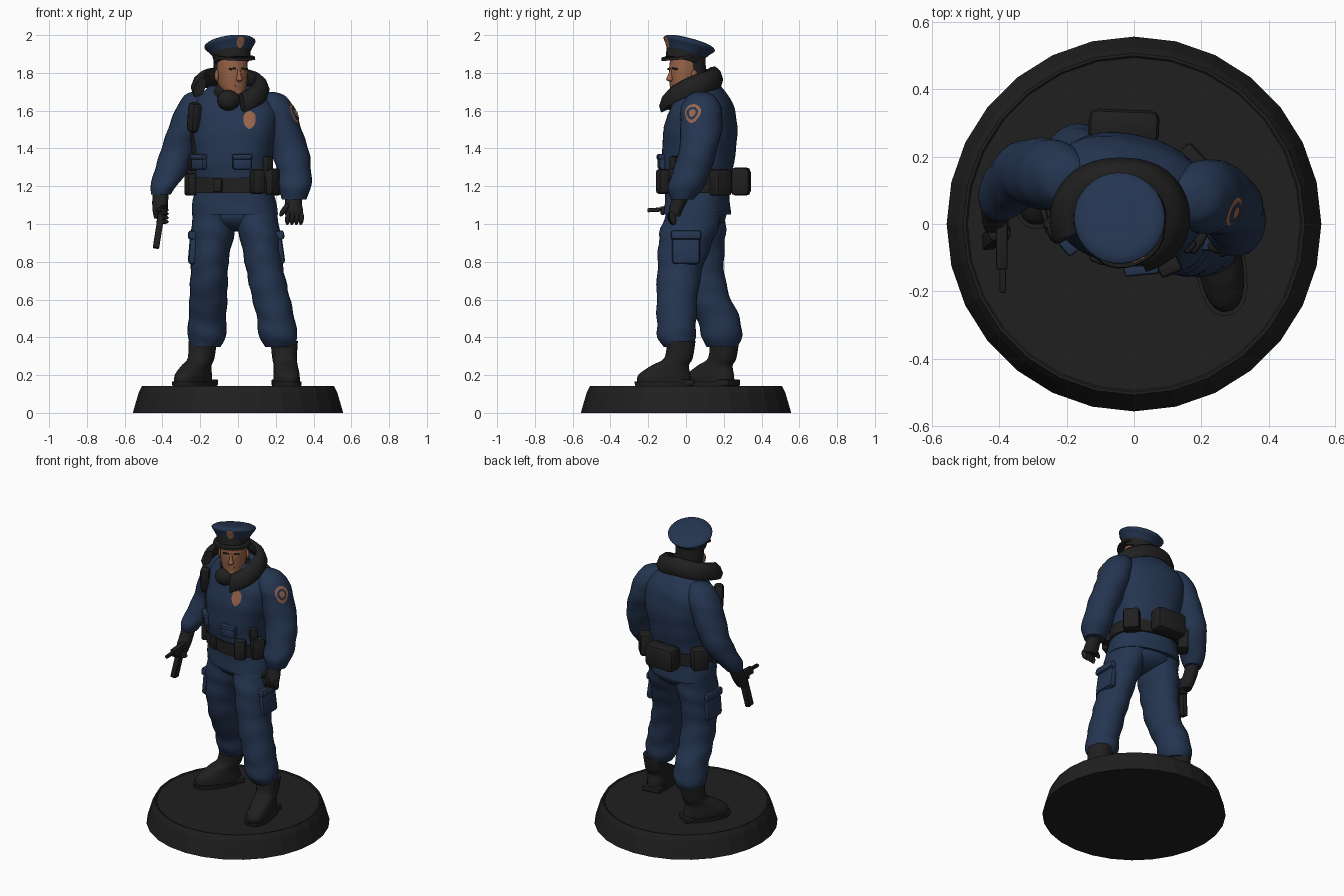
import bpy, bmesh
from math import sin, cos, pi, radians
from mathutils import Matrix, Vector

if "Cube" in bpy.data.objects:
    bpy.data.objects.remove(bpy.data.objects["Cube"])


def material(name, rgb):
    m = bpy.data.materials.new(name)
    m.use_nodes = True
    m.diffuse_color = (*rgb, 1)
    bsdf = m.node_tree.nodes["Principled BSDF"]
    bsdf.inputs["Base Color"].default_value = (*rgb, 1)
    bsdf.inputs["Roughness"].default_value = 0.8
    return m


BLUE = material("navy cloth", (0.018, 0.036, 0.082))
BLACK = material("black leather", (0.014, 0.014, 0.014))
SKIN = material("skin", (0.3, 0.12, 0.06))
COPPER = material("copper badge", (0.32, 0.13, 0.07))


def finish(name, bm, mat, angle=40):
    bmesh.ops.recalc_face_normals(bm, faces=bm.faces)
    me = bpy.data.meshes.new(name)
    bm.to_mesh(me)
    bm.free()
    me.materials.append(mat)
    me.polygons.foreach_set("use_smooth", [angle > 0] * len(me.polygons))
    if angle:
        me.set_sharp_from_angle(angle=radians(angle))
    ob = bpy.data.objects.new(name, me)
    bpy.context.scene.collection.objects.link(ob)
    return ob


def spline(rows, steps):
    # Catmull-Rom interpolation through rows of numbers
    out = []
    for i in range(len(rows) - 1):
        a, b, c, d = (rows[max(0, min(len(rows) - 1, i + k))] for k in (-1, 0, 1, 2))
        for s in range(steps):
            t = s / steps
            out.append([q + 0.5 * t * (r - p + t * (2 * p - 5 * q + 4 * r - e + t * (3 * (q - r) + e - p)))
                        for p, q, r, e in zip(a, b, c, d)])
    return out + [list(rows[-1])]


def loft(name, rows, mat, m=Matrix(), yaw=0, sides=24, steps=5, power=2, folds=0, angle=50):
    # rows: centre x, y, z, half width, half depth
    bm, rings = bmesh.new(), []
    rot = Matrix.Rotation(radians(yaw), 3, "Z")
    for x, y, z, rx, ry in spline(rows, steps):
        ring = []
        for k in range(sides):
            a = 2 * pi * k / sides
            c, s = cos(a), sin(a)
            f = (abs(c) ** power + abs(s) ** power) ** (-1 / power)
            f *= 1 + folds * sin(z * 48 + 1.3 * sin(a * 2 + z * 9))
            ring.append(bm.verts.new(m @ (Vector((x, y, z)) + rot @ Vector((c * f * rx, s * f * ry, 0)))))
        rings.append(ring)
    for p, q in zip(rings, rings[1:]):
        for k in range(sides):
            j = (k + 1) % sides
            bm.faces.new((p[k], p[j], q[j], q[k]))
    bm.faces.new(rings[0])
    bm.faces.new(rings[-1])
    return finish(name, bm, mat, angle)


def place(loc, rz=0, rx=0, ry=0):
    return (Matrix.Translation(loc) @ Matrix.Rotation(radians(rz), 4, "Z")
            @ Matrix.Rotation(radians(ry), 4, "Y") @ Matrix.Rotation(radians(rx), 4, "X"))


def box(name, m, size, mat, bevel=0.012):
    bm = bmesh.new()
    bmesh.ops.create_cube(bm, size=1, matrix=m @ Matrix.Diagonal((*size, 1)))
    bmesh.ops.bevel(bm, geom=bm.edges[:], offset=bevel, segments=2, profile=0.5, affect="EDGES")
    return finish(name, bm, mat)


def ball(name, m, size, mat):
    bm = bmesh.new()
    bmesh.ops.create_uvsphere(bm, u_segments=18, v_segments=12, radius=1, matrix=m @ Matrix.Diagonal((*size, 1)))
    return finish(name, bm, mat, 80)


def plate(name, loc, normal, w, h, inner, target, mat):
    # thin shield outline wrapped onto a surface
    bm = bmesh.new()
    m = Matrix.Translation(loc) @ Vector(normal).to_track_quat("Z", "Y").to_matrix().to_4x4()
    rings = []
    for t in (inner, (inner + 1) / 2, 1):
        ring = []
        for k in range(20):
            a = 2 * pi * k / 20
            narrow = 1 + 0.18 * sin(a)
            ring.append(bm.verts.new(m @ Vector((w * t * cos(a) * narrow, h * t * sin(a), 0))))
        rings.append(ring)
    for p, q in zip(rings, rings[1:]):
        for k in range(20):
            bm.faces.new((p[k - 1], p[k], q[k], q[k - 1]))
    if inner < 0.2:
        bm.faces.new(rings[0])
    ob = finish(name, bm, mat, 80)
    wrap = ob.modifiers.new("wrap", "SHRINKWRAP")
    wrap.target, wrap.offset, wrap.wrap_mode = target, 0.004, "ABOVE_SURFACE"


# Round base
loft("base", [(0, 0, 0, .557, .557), (0, 0, .11, .525, .525), (0, 0, .143, .508, .508),
              (0, 0, .143, .5, .5), (0, 0, .138, .495, .495)], BLACK, sides=28, steps=1, angle=0)

# Trousers
left_leg = loft("left_trouser_leg", [(.085, .05, 1.07, .12, .15), (.115, .01, .95, .11, .15),
    (.135, -.025, .8, .1, .125), (.165, -.045, .65, .1, .11), (.2, -.05, .5, .1, .105),
    (.213, -.05, .4, .1, .1), (.222, -.04, .35, .08, .08)], BLUE, folds=.03)
loft("right_trouser_leg", [(-.12, .07, 1.07, .12, .14), (-.135, .07, .95, .115, .14),
    (-.15, .07, .8, .1, .13), (-.155, .1, .65, .1, .12), (-.162, .17, .5, .1, .115),
    (-.165, .19, .4, .1, .105), (-.17, .19, .35, .08, .085)], BLUE, folds=.03)
ball("trouser_seat", place((-.015, .065, 1.05), -8), (.2, .15, .09), BLUE)
for side, x, y, tilt in (("left", .215, 0, -8), ("right", -.235, .06, 5)):
    box(side + "_cargo_pocket", place((x, y, .87), 0, 0, tilt), (.05, .15, .17), BLUE, .02)
    box(side + "_cargo_flap", place((x, y, .94), 0, 0, tilt), (.06, .16, .05), BLUE, .015)

# Boots
for side, loc, yaw in (("left", (.245, -.03, 0), 8), ("right", (-.19, .2, 0), -33)):
    m = place(loc, yaw)
    loft(side + "_boot", [(0, -.085, .15, .066, .145), (0, -.085, .2, .066, .14), (0, -.055, .25, .062, .1),
         (0, -.01, .29, .064, .075), (0, .005, .38, .072, .075)], BLACK, m, power=2.4)
    loft(side + "_sole", [(0, -.09, .142, .073, .15), (0, -.09, .165, .075, .155)], BLACK, m, steps=1, power=2.5)
    box(side + "_heel", m @ place((0, .025, .16)), (.12, .085, .035), BLACK, .008)

# Jacket
TURN = -13
torso = loft("jacket_body", [(-.015, .06, 1.05, .228, .17), (-.02, .06, 1.12, .22, .165),
    (-.022, .06, 1.2, .205, .165), (-.025, .065, 1.33, .205, .185), (-.02, .075, 1.47, .23, .19),
    (-.02, .085, 1.58, .24, .17), (-.025, .09, 1.66, .2, .14), (-.03, .08, 1.73, .12, .1)],
    BLUE, yaw=TURN, sides=36, power=2.4, folds=.008)
loft("belt", [(-.022, .06, 1.165, .22, .177), (-.022, .06, 1.245, .217, .177)], BLACK,
     yaw=TURN, sides=36, steps=1, power=2.4)

right_sleeve = loft("right_sleeve", [(-.19, .14, 1.705, .03, .03), (-.21, .14, 1.68, .075, .075),
    (-.238, .145, 1.6, .095, .105), (-.275, .15, 1.5, .097, .105), (-.32, .155, 1.38, .092, .095),
    (-.355, .125, 1.28, .088, .09), (-.395, .085, 1.2, .068, .075), (-.408, .07, 1.155, .052, .055)],
    BLUE, folds=.02)
left_sleeve = loft("left_sleeve", [(.16, .08, 1.7, .03, .03), (.18, .08, 1.675, .075, .075),
    (.21, .08, 1.6, .095, .11), (.24, .08, 1.5, .097, .11), (.277, .06, 1.38, .1, .1),
    (.297, .03, 1.28, .09, .1), (.3, 0, 1.2, .088, .095), (.297, -.02, 1.13, .065, .062)],
    BLUE, folds=.02)


# Gear spread around the jacket
def gear(name, angle, z, size, mat, out=0, lean=0, bevel=.015):
    a, turn = radians(angle), Matrix.Rotation(radians(TURN), 3, "Z")
    f = (abs(cos(a)) ** 2.4 + abs(sin(a)) ** 2.4) ** (-1 / 2.4)
    p = Vector((-.022, .062, z)) + turn @ Vector(((.215 + out) * f * cos(a), (.178 + out) * f * sin(a), 0))
    facing = turn @ Vector((cos(a) / .215, sin(a) / .178, 0))
    box(name, Matrix.Translation(p) @ facing.to_track_quat("Y", "Z").to_matrix().to_4x4()
        @ Matrix.Rotation(radians(lean), 4, "Y"), size, mat, bevel)


gear("back_pouch", 103, 1.225, (.21, .1, .15), BLACK, .045, bevel=.025)
gear("back_left_pouch", 50, 1.22, (.1, .08, .14), BLACK, .02)
gear("back_right_pouch", 160, 1.22, (.1, .08, .14), BLACK, .02)
gear("front_pouch_a", -48, 1.225, (.07, .06, .13), BLACK, .015)
gear("front_pouch_b", -18, 1.225, (.08, .06, .14), BLACK, .01)
gear("side_pouch", 205, 1.21, (.09, .05, .12), BLACK, .015)
gear("buckle", -102, 1.205, (.05, .025, .07), BLACK, .005, bevel=.008)
for side, angle in (("right", -132), ("left", -68)):
    gear(side + "_jacket_pocket", angle, 1.325, (.1, .05, .075), BLUE)
    gear(side + "_jacket_pocket_flap", angle, 1.355, (.105, .06, .03), BLUE, 0, 0, .01)
for side, angle in (("right", -155), ("left", -25)):
    gear(side + "_small_case", angle, 1.32, (.05, .05, .08), BLACK)
gear("radio", -142, 1.565, (.07, .06, .16), BLACK, .01, -8, .022)
gear("radio_aerial", -146, 1.42, (.022, .025, .24), BLACK, .005, 4, .008)

# Badges
plate("chest_badge", (.065, -.14, 1.56), (.1, -1, .1), .036, .052, .1, torso, COPPER)
plate("shoulder_patch_rim", (.31, .03, 1.59), (1, -.45, .35), .05, .056, .68, left_sleeve, COPPER)
plate("shoulder_patch_centre", (.31, .03, 1.59), (1, -.45, .35), .02, .023, .1, left_sleeve, COPPER)

# Thick open collar swept round the neck
bm = bmesh.new()
rings = []
path = spline([(-68, .19, 1.645), (-35, .2, 1.69), (0, .195, 1.735), (45, .185, 1.765), (90, .17, 1.785),
               (135, .185, 1.775), (170, .195, 1.755), (205, .205, 1.725)], 5)
for angle, r, z in path:
    a = radians(angle)
    ring = []
    for dr, dz in ((0, -.055), (.012, -.02), (-.005, .025), (-.035, .05), (-.06, .045), (-.065, .01), (-.04, -.04)):
        ring.append(bm.verts.new((-.04 + (r + dr) * cos(a), .03 + (r + dr) * .92 * sin(a), z + dz)))
    rings.append(ring)
for p, q in zip(rings, rings[1:]):
    for k in range(len(p)):
        bm.faces.new((p[k - 1], p[k], q[k], q[k - 1]))
bm.faces.new(rings[0])
bm.faces.new(rings[-1])
finish("collar", bm, BLACK, 60)
loft("neck_scarf", [(-.03, .06, 1.62, .1, .1), (-.035, .035, 1.7, .1, .1), (-.035, .03, 1.75, .07, .07)], BLACK)
ball("scarf_knot", place((-.05, -.07, 1.655), 0), (.062, .055, .055), BLACK)

# Head
HEAD = place((-.035, .005, 0), 25)
loft("head", [(0, -.055, 1.672, .025, .022), (0, -.045, 1.685, .045, .042), (0, -.02, 1.72, .068, .07),
     (0, -.008, 1.77, .078, .086), (0, -.005, 1.82, .081, .09), (0, 0, 1.88, .08, .088)], SKIN, HEAD, power=2.2)
loft("nose", [(0, -.098, 1.755, .008, .006), (0, -.1, 1.765, .017, .02), (0, -.095, 1.79, .01, .014),
     (0, -.088, 1.825, .008, .008)], SKIN, HEAD, sides=10)
box("lips", HEAD @ place((0, -.083, 1.733)), (.04, .02, .012), SKIN, .004)
ball("chin", HEAD @ place((0, -.07, 1.695)), (.028, .022, .02), SKIN)
loft("hair", [(0, .028, 1.74, .06, .06), (0, .028, 1.79, .084, .072), (0, .02, 1.88, .087, .078)], BLACK, HEAD)
for s, side in ((1, "left"), (-1, "right")):
    ball(side + "_ear", HEAD @ place((s * .084, .005, 1.785), s * 15), (.011, .02, .03), SKIN)
    box(side + "_brow", HEAD @ place((s * .033, -.086, 1.822), s * 12, 0, s * 5), (.036, .016, .01), BLACK, .003)

# Peaked cap
CAP = place((-.042, .015, 1.945), 25, -16)
crown = loft("cap_crown", [(0, -.005, -.05, .098, .102), (0, -.002, -.02, .118, .122), (0, 0, .003, .134, .14),
     (0, 0, .016, .13, .136), (0, 0, .028, .1, .105), (0, 0, .032, .02, .02)], BLUE, CAP, sides=32)
loft("cap_band", [(0, -.005, -.088, .096, .1), (0, -.005, -.04, .103, .107)], BLACK, CAP, sides=32, steps=1)
loft("cap_visor", [(0, 0, -.006, .115, .088), (0, 0, .008, .11, .084)], BLACK,
     place((-.018, -.04, 1.882), 25, 8), sides=32, steps=1)
plate("cap_badge", CAP @ Vector((0, -.13, -.02)), CAP.to_3x3() @ Vector((0, -1, -.4)), .022, .032, .1, crown, COPPER)

# Left gloved hand, relaxed
loft("left_glove", [(.297, -.022, 1.15, .045, .045), (.293, -.04, 1.11, .045, .042), (.295, -.055, 1.07, .05, .036),
     (.297, -.06, 1.04, .045, .03)], BLACK)
for i in range(4):
    ball(f"left_finger_{i + 1}", place((.335 - i * .024, -.07 - .003 * i, 1.03), 0, 15, 5), (.014, .018, .036), BLACK)
ball("left_thumb", place((.245, -.07, 1.075), 0, 10, 35), (.015, .017, .042), BLACK)

# Right gloved hand and pistol
loft("right_glove", [(-.408, .065, 1.17, .042, .045), (-.412, .045, 1.12, .042, .046),
     (-.412, .015, 1.07, .04, .05), (-.412, 0, 1.03, .032, .036)], BLACK)
for i in range(4):
    ball(f"right_finger_{i + 1}", place((-.4, -.03 + .004 * i, 1.075 - .021 * i)), (.034, .026, .013), BLACK)
box("gun_body", place((-.393, -.05, 1.075), 0, 3), (.034, .17, .045), BLACK, .006)
box("gun_barrel", place((-.39, -.16, 1.075), 0, 3), (.02, .09, .022), BLACK, .007)
box("gun_guard", place((-.396, -.075, 1.04)), (.014, .05, .03), BLACK, .004)
box("gun_magazine", place((-.42, -.04, .965), 0, -8, 9), (.034, .05, .19), BLACK, .006)
